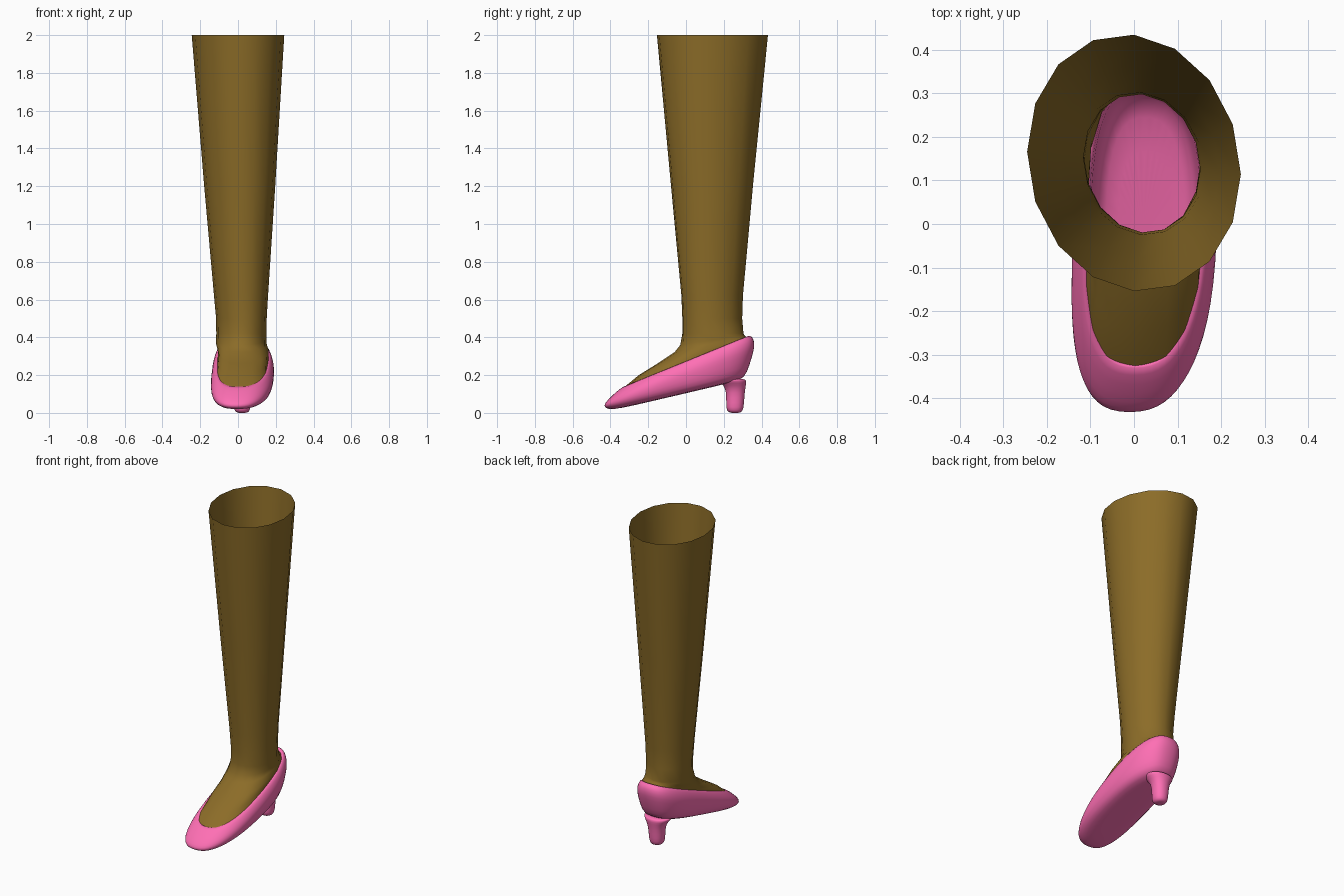
import bpy, bmesh, math

if "Cube" in bpy.data.objects:
    bpy.data.objects.remove(bpy.data.objects["Cube"])


def material(name, rgb):
    m = bpy.data.materials.new(name)
    m.diffuse_color = (*rgb, 1)
    m.use_nodes = True
    m.node_tree.nodes["Principled BSDF"].inputs["Base Color"].default_value = m.diffuse_color
    return m


def bend(y):
    # gentle sideways curve of the foot's centre line
    return 0.028 - 0.125 * (y - 0.12) ** 2


def oval(cx, rx, y0, y1, z0, z1, n=2.0, count=16, turn=0.0):
    """Superellipse ring, sloping from z0 at its front to z1 at its back."""
    pts = []
    for i in range(count):
        t = 2 * math.pi * i / count
        c, s = math.cos(t), math.sin(t + turn)
        x = math.copysign(abs(c) ** (2 / n), c) * rx
        v = math.copysign(abs(s) ** (2 / n), s)
        y = (y0 + y1) / 2 + v * (y1 - y0) / 2
        z = z0 + (z1 - z0) * (v + 1) / 2
        pts.append((x + (bend(y) if cx is None else cx), y, z))
    return pts


def loft(name, rings, mat, caps=False, subdiv=0):
    bm = bmesh.new()
    loops = [[bm.verts.new(p) for p in r] for r in rings]
    for a, b in zip(loops, loops[1:]):
        k = len(a)
        for i in range(k):
            bm.faces.new((a[i], a[(i + 1) % k], b[(i + 1) % k], b[i]))
    if caps:
        for loop in (loops[0], loops[-1]):
            f = bm.faces.new(loop)
            bmesh.ops.poke(bm, faces=[f])
    bmesh.ops.recalc_face_normals(bm, faces=bm.faces)
    me = bpy.data.meshes.new(name)
    bm.to_mesh(me)
    bm.free()
    for p in me.polygons:
        p.use_smooth = True
    me.materials.append(mat)
    ob = bpy.data.objects.new(name, me)
    bpy.context.collection.objects.link(ob)
    if subdiv:
        mod = ob.modifiers.new("Smooth", "SUBSURF")
        mod.levels = mod.render_levels = subdiv
    return ob


brown = material("skin_brown", (0.26, 0.15, 0.021))
pink = material("shoe_pink", (1.0, 0.16, 0.46))

# leg: open 16-sided tube that runs down into the foot
tube = [  # cx, rx, front y, back y, z
    (0.0, 0.245, -0.155, 0.435, 2.0),
    (0.009, 0.188, -0.08, 0.355, 1.2),
    (0.016, 0.143, -0.025, 0.302, 0.62),
    (0.018, 0.134, -0.02, 0.298, 0.5),
    (0.018, 0.133, -0.02, 0.305, 0.42),
]
rings = [oval(cx, rx, a, b, z, z, turn=math.radians(-5)) for cx, rx, a, b, z in tube]
foot = [  # rx, front y, back y, front z, back z, squareness
    (0.134, -0.03, 0.308, 0.36, 0.412, 2.0),
    (0.134, -0.06, 0.312, 0.322, 0.408, 2.1),
    (0.134, -0.15, 0.318, 0.262, 0.402, 2.3),
    (0.134, -0.25, 0.325, 0.2, 0.395, 2.6),
    (0.136, -0.337, 0.335, 0.128, 0.385, 2.8),
]
rings += [oval(0.018 if i < 2 else None, *f[:5], n=f[5]) for i, f in enumerate(foot)]
loft("leg", rings, brown)

# shoe: sole, sides, rim, then the inside down to the insole
shoe = [  # rx, front y, back y, front z, back z
    (0.09, -0.36, 0.26, 0.02, 0.165),
    (0.138, -0.412, 0.312, 0.018, 0.185),
    (0.16, -0.434, 0.337, 0.03, 0.25),
    (0.166, -0.434, 0.358, 0.045, 0.32),
    (0.166, -0.415, 0.366, 0.07, 0.365),
    (0.152, -0.37, 0.356, 0.112, 0.405),
    (0.134, -0.325, 0.328, 0.147, 0.414),
    (0.126, -0.32, 0.315, 0.13, 0.385),
    (0.122, -0.34, 0.305, 0.075, 0.25),
    (0.1, -0.33, 0.28, 0.055, 0.21),
]
loft("shoe", [oval(None, *s, n=2.6, count=32) for s in shoe], pink, True, 1)

# heel: rounded post that flares into the sole
post = [  # rx, front y, back y, z
    (0.025, 0.235, 0.285, 0.0),
    (0.043, 0.213, 0.303, 0.01),
    (0.047, 0.212, 0.308, 0.05),
    (0.05, 0.212, 0.312, 0.11),
    (0.065, 0.2, 0.318, 0.145),
    (0.09, 0.17, 0.322, 0.172),
    (0.085, 0.18, 0.31, 0.18),
]
loft("heel", [oval(0.022, rx, a, b, z, z, n=2.2) for rx, a, b, z in post], pink, True, 1)
